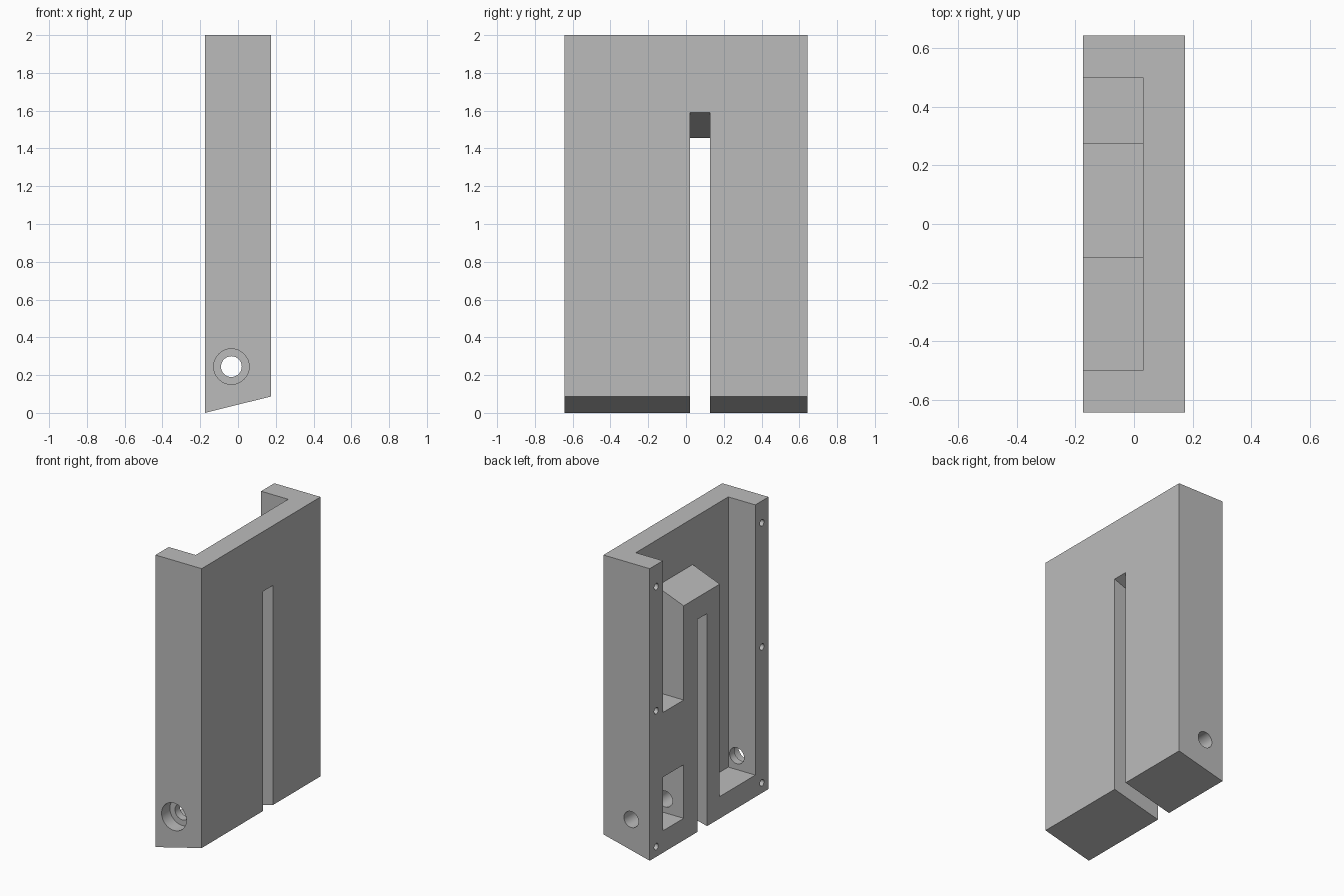
import bpy, bmesh
from mathutils import Matrix, Vector

old = bpy.data.objects.get("Cube")
if old:
    bpy.data.objects.remove(old, do_unlink=True)

HX, HY, TOP = 0.175, 0.643, 2.0      # half thickness, half width, height
SLOPE = 0.386                        # tilt of the inner block and slot tops


def make_object(name, bm):
    bmesh.ops.recalc_face_normals(bm, faces=bm.faces)
    mesh = bpy.data.meshes.new(name)
    bm.to_mesh(mesh)
    bm.free()
    obj = bpy.data.objects.new(name, mesh)
    bpy.context.collection.objects.link(obj)
    return obj


def prism(name, axis, profile, lo, hi, shear=None):
    """Extrude a (horizontal, z) profile along x or y."""
    bm = bmesh.new()
    place = (lambda p, t: (t, p[0], p[1])) if axis == "x" else (lambda p, t: (p[0], t, p[1]))
    rings = [[bm.verts.new(place(p, t)) for p in profile] for t in (lo, hi)]
    for ring in rings:
        bm.faces.new(ring)
    n = len(profile)
    for i in range(n):
        j = (i + 1) % n
        bm.faces.new((rings[0][i], rings[0][j], rings[1][j], rings[1][i]))
    if shear:
        for v in bm.verts:
            if shear(v.co):
                v.co.z += SLOPE * (v.co.x + HX)
    return make_object(name, bm)


def drill(name, start, direction, radius, depth, pointed=False):
    """Round cutter that begins a little outside the surface."""
    bm = bmesh.new()
    extra = 0.05
    bmesh.ops.create_cone(bm, cap_ends=True, segments=32, radius1=radius,
                          radius2=radius, depth=depth + extra)
    bmesh.ops.translate(bm, verts=bm.verts, vec=(0, 0, (depth - extra) / 2))
    if pointed:
        tip = max(bm.faces, key=lambda f: f.calc_center_median().z)
        center = bmesh.ops.poke(bm, faces=[tip])["verts"][0]
        center.co.z += radius * 0.6
    turn = Vector((0, 0, 1)).rotation_difference(Vector(direction)).to_matrix().to_4x4()
    bm.transform(Matrix.Translation(start) @ turn)
    return make_object(name, bm)


# Housing: slab with a slanted underside
housing = prism("housing", "y", [(-HX, 0), (HX, 0.087), (HX, TOP), (-HX, TOP)], -HY, HY)

cutters = []

# Main recess wraps around the inner block and opens at the top
recess = [(-0.5, 0.15), (-0.115, 0.15), (-0.115, 1.605), (0.275, 1.605),
          (0.275, 0.96), (0.5, 0.96), (0.5, 2.2), (-0.5, 2.2)]
cutters.append(prism("recess_cutter", "x", recess, -0.3, 0.03,
                     shear=lambda co: 1.5 < co.z < 1.7))

# Small window recess under the bridge
window = [(0.275, 0.15), (0.5, 0.15), (0.5, 0.517), (0.275, 0.517)]
cutters.append(prism("window_cutter", "x", window, -0.3, 0.03))

# Long slot with a tilted top
mid, reach = 1.5225, 0.3
slot = [(-reach, -0.1), (reach, -0.1), (reach, mid + SLOPE * reach), (-reach, mid - SLOPE * reach)]
cutters.append(prism("slot_cutter", "y", slot, 0.022, 0.128))

# Cross bolt hole and its counterbore
cutters.append(drill("bolt_cutter", (-0.035, -HY, 0.245), (0, 1, 0), 0.055, 2 * HY + 0.05))
cutters.append(drill("counterbore_cutter", (-0.035, -HY, 0.245), (0, 1, 0), 0.094, 0.09))

# Blind screw holes in the top and in the open side
for y in (-0.572, 0.572):
    cutters.append(drill("top_screw_cutter", (0.1, y, TOP), (0, 0, -1), 0.022, 0.2, True))
    for z in (0.07, 1.0, 1.85):
        cutters.append(drill("side_screw_cutter", (-HX, y, z), (1, 0, 0), 0.022, 0.12, True))

# Cut the housing, bake the result and drop the cutters
for cutter in cutters:
    cutter.hide_render = True
    mod = housing.modifiers.new("cut", "BOOLEAN")
    mod.operation = "DIFFERENCE"
    mod.solver = "EXACT"
    mod.object = cutter
graph = bpy.context.evaluated_depsgraph_get()
graph.update()
housing.data = bpy.data.meshes.new_from_object(housing.evaluated_get(graph))
housing.modifiers.clear()
for cutter in cutters:
    bpy.data.objects.remove(cutter, do_unlink=True)

# Single grey material
grey = bpy.data.materials.new("plain grey")
grey.use_nodes = True
color = (0.5, 0.5, 0.5, 1)
grey.diffuse_color = color
grey.node_tree.nodes["Principled BSDF"].inputs["Base Color"].default_value = color
housing.data.materials.clear()
housing.data.materials.append(grey)

# Smooth the bores, keep the edges sharp
for obj in bpy.context.selected_objects:
    obj.select_set(False)
housing.select_set(True)
bpy.context.view_layer.objects.active = housing
bpy.ops.object.shade_smooth_by_angle()
